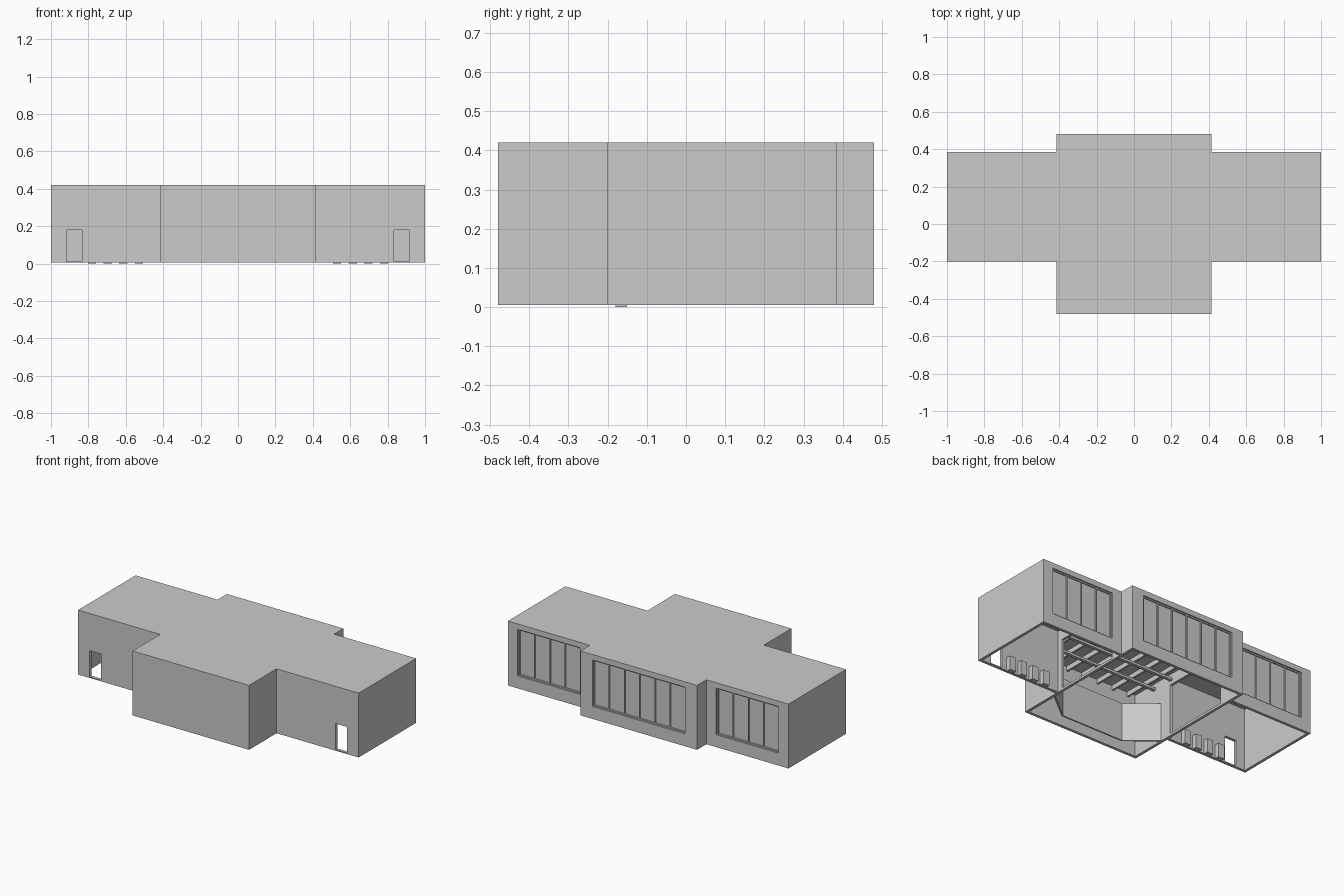
import bpy, bmesh
from mathutils import Vector

if "Cube" in bpy.data.objects:
    bpy.data.objects.remove(bpy.data.objects["Cube"])

B, TOP, T = 0.005, 0.42, 0.018   # base height, roof height, wall thickness
W, E = 0.415, 1.0                # hall half width, wing end


def boxes(name, items):
    """One object from boxes given as (x0, x1, y0, y1, z0, z1)."""
    bm = bmesh.new()
    for x0, x1, y0, y1, z0, z1 in items:
        r = bmesh.ops.create_cube(bm, size=1)
        for v in r["verts"]:
            v.co = Vector(((x0 + x1) / 2 + v.co.x * (x1 - x0),
                           (y0 + y1) / 2 + v.co.y * (y1 - y0),
                           (z0 + z1) / 2 + v.co.z * (z1 - z0)))
    me = bpy.data.meshes.new(name)
    bm.to_mesh(me)
    bm.free()
    ob = bpy.data.objects.new(name, me)
    bpy.context.collection.objects.link(ob)
    return ob


def both(items):
    """Add the copies mirrored across x = 0."""
    return items + [(-b[1], -b[0], *b[2:]) for b in items]


def holed(x0, x1, y0, y1, z0, z1, a0, a1, c0, c1, axis="x"):
    """Wall boxes around an opening a0..a1 (along axis) by c0..c1 (height)."""
    def piece(p, q, lo, hi):
        return (p, q, y0, y1, lo, hi) if axis == "x" else (x0, x1, p, q, lo, hi)
    s, e = (x0, x1) if axis == "x" else (y0, y1)
    out = [piece(s, a0, z0, z1), piece(a1, e, z0, z1), piece(a0, a1, c1, z1)]
    if c0 > z0:
        out.append(piece(a0, a1, z0, c0))
    return out


def window(name, x0, x1, y, z0, z1, panes):
    """Recessed frame, mullions and glass in an opening of the back wall."""
    f = 0.008
    ya, yb = y - 0.024, y - 0.008
    parts = [(x0, x1, ya, yb, z0, z0 + f), (x0, x1, ya, yb, z1 - f, z1)]
    for i in range(panes + 1):
        x = x0 + f / 2 + (x1 - x0 - f) * i / panes
        w = f / 2 if i in (0, panes) else 0.003
        parts.append((x - w, x + w, ya, yb, z0 + f, z1 - f))
    boxes(name + "_frame", parts)
    boxes(name + "_glass", [(x0 + f, x1 - f, y - 0.018, y - 0.015, z0 + f, z1 - f)])


Z0, Z1 = 0.085, 0.385
R = TOP - 0.012

# Central hall walls, with side openings to the wings
hall = [(-W, W, -0.48, -0.48 + T, B, R)]
hall += holed(-W, W, 0.48 - T, 0.48, B, R, -0.33, 0.33, Z0, Z1)
hall += both(holed(W - T, W, -0.48 + T, 0.48 - T, B, R, -0.15, 0.30, 0.02, 0.34, "y"))
boxes("hall_walls", hall)

# Wing walls, with front doorways and back window openings
wing = holed(W, E, -0.20, -0.20 + T, B, R, 0.835, 0.918, B, 0.18)
wing += holed(W, E, 0.385 - T, 0.385, B, R, 0.485, 0.93, Z0, Z1)
wing += [(E - T, E, -0.20 + T, 0.385 - T, B, R)]
boxes("wing_walls", both(wing))

# Door thresholds
boxes("door_sills", both([(0.835, 0.918, -0.20, -0.182, B, 0.012)]))

# Flat roofs
boxes("hall_roof", [(-W, W, -0.48, 0.48, R, TOP)])
boxes("wing_roofs", both([(W, E, -0.20, 0.385, R, TOP)]))

# Back windows
window("hall_window", -0.33, 0.33, 0.48, Z0, Z1, 6)
window("right_wing_window", 0.485, 0.93, 0.385, Z0, Z1, 4)
window("left_wing_window", -0.93, -0.485, 0.385, Z0, Z1, 4)

# Ceiling beams in the hall, and battens crossing them
xs = [-0.34 + 0.68 * i / 6 for i in range(7)]
boxes("ceiling_beams", [(x - 0.006, x + 0.006, -0.46, 0.46, R - 0.03, R) for x in xs])
boxes("ceiling_battens", [(-W + T, W - T, y, y + 0.02, R - 0.045, R - 0.03)
                          for y in (-0.30, -0.15)])

# Row of plinths along the front wall of each wing
boxes("wing_plinths", both([(x - 0.022, x + 0.022, -0.18, -0.15, 0, 0.09)
                            for x in (0.53, 0.613, 0.697, 0.78)]))

# Angled screen wall inside the front of the hall
path = [(-0.395, -0.23), (-0.22, -0.37), (0.22, -0.37), (0.395, -0.23)]
bm = bmesh.new()
low = [bm.verts.new((x, y, B)) for x, y in path]
high = [bm.verts.new((x, y, 0.25)) for x, y in path]
for i in range(3):
    bm.faces.new((low[i + 1], low[i], high[i], high[i + 1]))
me = bpy.data.meshes.new("screen_wall")
bm.to_mesh(me)
bm.free()
screen = bpy.data.objects.new("screen_wall", me)
bpy.context.collection.objects.link(screen)
mod = screen.modifiers.new("thickness", "SOLIDIFY")
mod.thickness = 0.01
